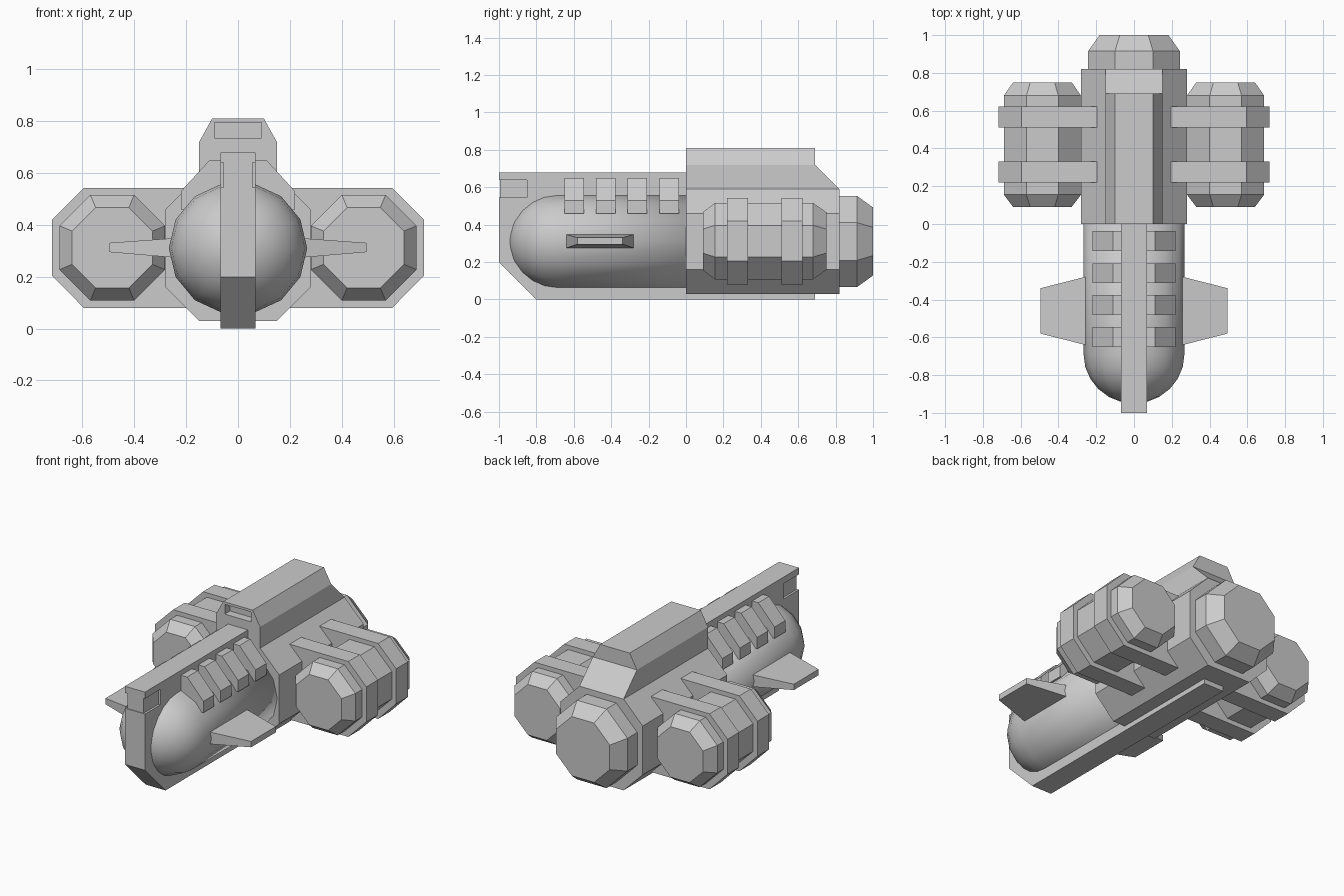
import bpy, bmesh, math

if "Cube" in bpy.data.objects:
    bpy.data.objects.remove(bpy.data.objects["Cube"])


def finish(name, bm, smooth=False):
    bmesh.ops.recalc_face_normals(bm, faces=bm.faces)
    me = bpy.data.meshes.new(name)
    bm.to_mesh(me)
    bm.free()
    for p in me.polygons:
        p.use_smooth = smooth
    ob = bpy.data.objects.new(name, me)
    bpy.context.collection.objects.link(ob)
    return ob


def loft(name, rings, smooth=False):
    """Skin a series of equal-length vertex rings and cap both ends."""
    bm = bmesh.new()
    rows = [[bm.verts.new(p) for p in r] for r in rings]
    n = len(rows[0])
    for a, b in zip(rows, rows[1:]):
        for i in range(n):
            j = (i + 1) % n
            bm.faces.new((a[i], a[j], b[j], b[i]))
    bm.faces.new(rows[0])
    bm.faces.new(rows[-1])
    return finish(name, bm, smooth)


def prism_y(name, half, y0, y1):
    """Extrude a mirrored (x, z) half profile along y."""
    pts = half + [(-x, z) for x, z in reversed(half)]
    return loft(name, [[(x, y, z) for x, z in pts] for y in (y0, y1)])


def prism_x(name, pts, x0, x1):
    """Extrude a (y, z) profile along x."""
    return loft(name, [[(x, y, z) for y, z in pts] for x in (x0, x1)])


def lathe(name, cx, cz, sides, prof, phase=0.0, zs=1.0, smooth=False):
    """Turn (y, radius) stations around a y axis."""
    angs = [phase + 2 * math.pi * i / sides for i in range(sides)]
    return loft(name, [[(cx + r * math.cos(a), y, cz + zs * r * math.sin(a))
                        for a in angs] for y, r in prof], smooth)


def rect(y0, y1, z0, z1):
    return [(y0, z0), (y1, z0), (y1, z1), (y0, z1)]


# Round-nosed front hull
dome = [(-0.69 - 0.26 * math.cos(t), 0.267 * math.sin(t))
        for t in [math.radians(a) for a in (2, 15, 30, 45, 60, 75, 90)]]
lathe("front_hull", 0, 0.31, 14, dome + [(0.05, 0.267)], zs=0.96, smooth=True)

# Central keel fin, with a thinner neck under its front tip
prism_x("keel_fin", [(-1, 0.2), (-0.8, 0), (0.69, 0), (0.69, 0.3), (0.05, 0.68),
                     (-1, 0.68), (-1, 0.64), (-0.85, 0.64), (-0.85, 0.545),
                     (-1, 0.545)], -0.068, 0.068)
prism_x("fin_neck", rect(-0.995, -0.84, 0.54, 0.645), -0.055, 0.055)

# Rear body and the cowl on top of it
prism_y("rear_body", [(0.15, 0.03), (0.28, 0.16), (0.28, 0.46), (0.15, 0.59)],
        0.0, 0.82)
cowl = prism_y("top_cowl", [(0.15, 0.5), (0.15, 0.72), (0.10, 0.81)], 0.0, 0.69)
prism_x("cowl_rear_slope", [(0.68, 0.58), (0.82, 0.59), (0.69, 0.72), (0.68, 0.72)],
        -0.15, 0.15)

# Recessed slot in the front of the cowl
cutter = prism_x("slot_cutter", rect(-0.1, 0.05, 0.735, 0.795), -0.09, 0.09)
mod = cowl.modifiers.new("slot", 'BOOLEAN')
mod.operation = 'DIFFERENCE'
mod.solver = 'EXACT'
mod.object = cutter
bpy.context.view_layer.objects.active = cowl
bpy.ops.object.modifier_apply(modifier="slot")
bpy.data.objects.remove(cutter)

# Rear exhaust
K = 1 / math.cos(math.pi / 8)   # flat-to-corner ratio of an octagon
lathe("rear_exhaust", 0, 0.31, 8,
      [(0.75, 0.243 * K), (0.915, 0.243 * K), (1.0, 0.182 * K)], math.pi / 8)

# Shoulder ribs along the hull
for i, y in enumerate((-0.65, -0.482, -0.313, -0.143)):
    prism_y(f"hull_rib_{i}", [(0.22, 0.46), (0.22, 0.53), (0.11, 0.65)], y, y + 0.105)

# Side pods and wings
for side, s in (("right", 1), ("left", -1)):
    lathe(side + "_pod", s * 0.485, 0.312, 8,
          [(0.09, 0.155 * K), (0.155, 0.204 * K), (0.68, 0.204 * K), (0.75, 0.155 * K)],
          math.pi / 8)
    loft(side + "_wing", [[(s * x, y, z) for y, z in rect(y0, y1, z0, z1)]
                          for x, y0, y1, z0, z1 in
                          ((0.2, -0.655, -0.265, 0.27, 0.352),
                           (0.495, -0.58, -0.34, 0.295, 0.331))])

# Straps that clamp both pods to the body
for i, y in enumerate((0.22, 0.51)):
    prism_y(f"pod_strap_{i}", [(0.595, 0.08), (0.718, 0.205), (0.718, 0.42), (0.595, 0.543)],
            y, y + 0.112)
